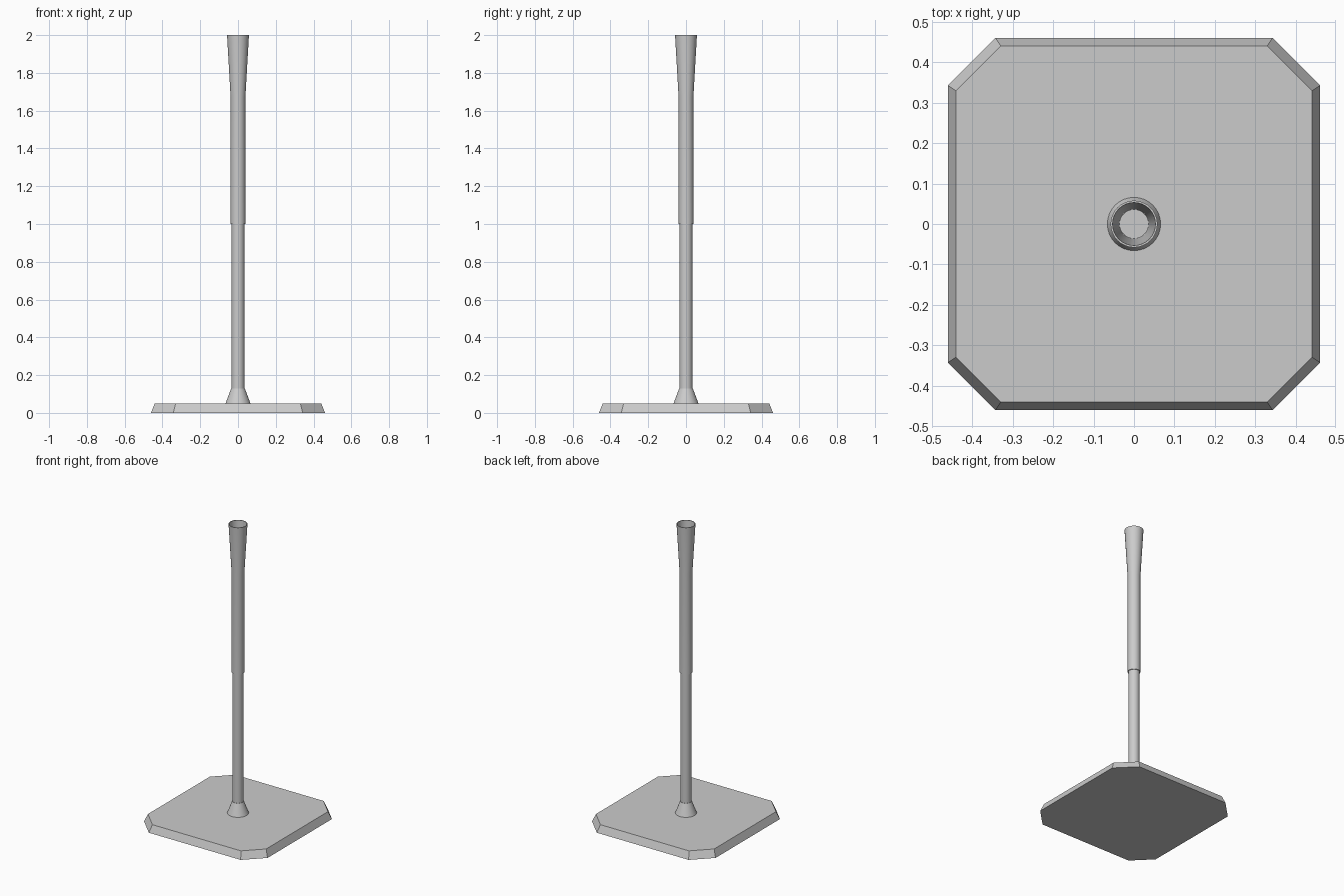
import bpy
import math

if "Cube" in bpy.data.objects:
    bpy.data.objects.remove(bpy.data.objects["Cube"])


def make_object(name, verts, faces):
    mesh = bpy.data.meshes.new(name)
    mesh.from_pydata(verts, [], faces)
    mesh.update()
    obj = bpy.data.objects.new(name, mesh)
    bpy.context.collection.objects.link(obj)
    return obj


def loft(name, rings, cap_start=True, cap_end=True):
    n = len(rings[0])
    verts = [v for ring in rings for v in ring]
    faces = [(r * n + i, r * n + (i + 1) % n, (r + 1) * n + (i + 1) % n, (r + 1) * n + i)
             for r in range(len(rings) - 1) for i in range(n)]
    if cap_start:
        faces.append(tuple(reversed(range(n))))
    if cap_end:
        faces.append(tuple(range((len(rings) - 1) * n, len(rings) * n)))
    return make_object(name, verts, faces)


def lathe(name, profile, segments=32, **caps):
    rings = [[(r * math.cos(2 * math.pi * i / segments),
               r * math.sin(2 * math.pi * i / segments), z)
              for i in range(segments)] for r, z in profile]
    obj = loft(name, rings, **caps)
    bpy.ops.object.select_all(action='DESELECT')
    obj.select_set(True)
    bpy.context.view_layer.objects.active = obj
    bpy.ops.object.shade_smooth_by_angle(angle=math.radians(30))
    return obj


def octagon(half, corner, z):
    h, c = half, corner
    return [(h, -c, z), (h, c, z), (c, h, z), (-c, h, z),
            (-h, c, z), (-h, -c, z), (-c, -h, z), (c, -h, z)]


# Square base plate with cut corners and sloping sides
loft("base_plate", [octagon(0.461, 0.343, 0.0), octagon(0.441, 0.33, 0.05)])

# Flared collar joining the post to the plate
lathe("base_collar", [(0.066, 0.05), (0.036, 0.13)])

# Lower post
lathe("lower_post", [(0.034, 0.05), (0.034, 1.02)])

# Upper sleeve with flared, open cup: outside, rim, then inside down to the floor
lathe("upper_sleeve_and_cup", [
    (0.034, 1.0), (0.039, 1.0), (0.039, 1.67), (0.058, 2.0),
    (0.053, 2.0), (0.036, 1.67)])
